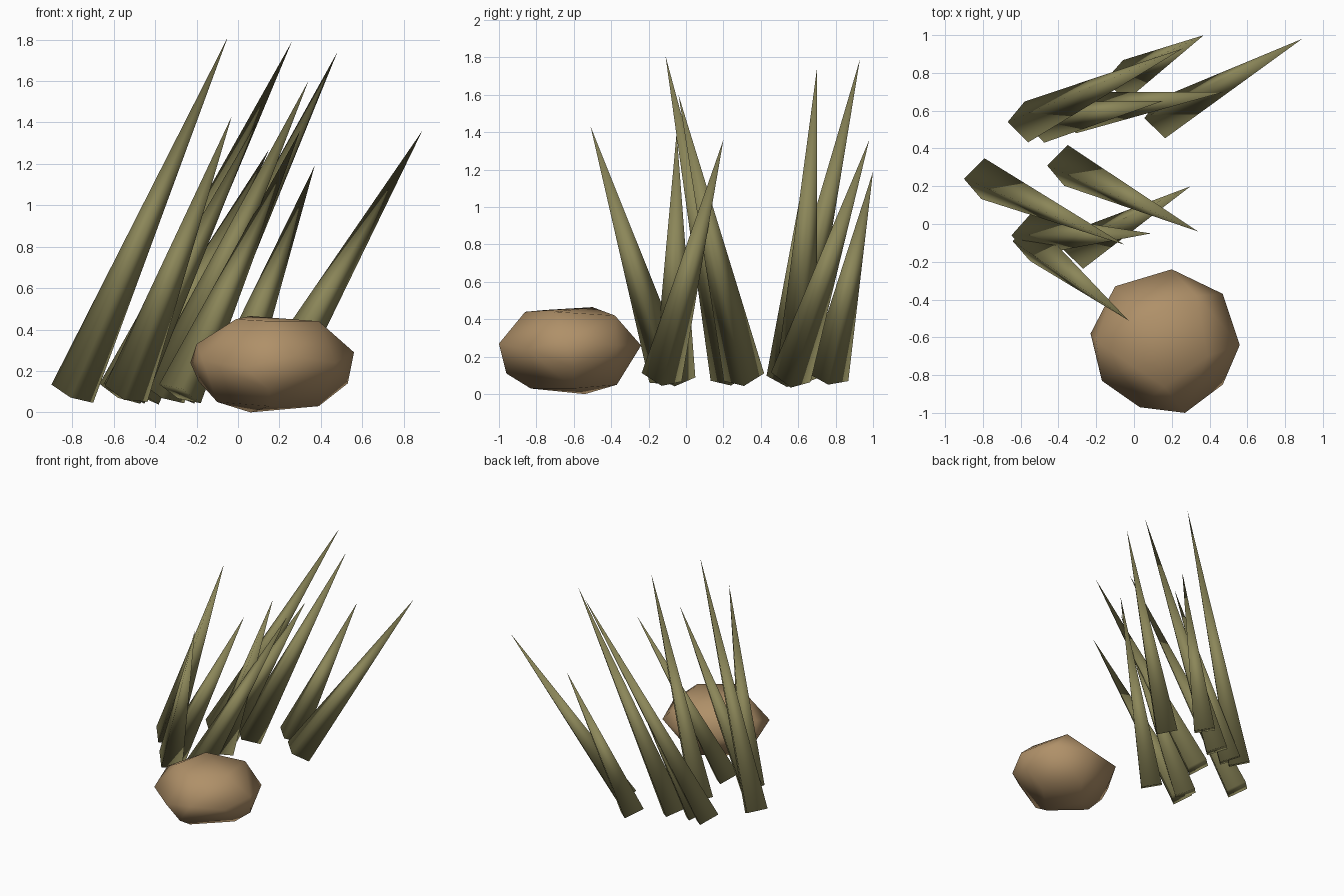
import bpy
import bmesh
from mathutils import Matrix, Vector

cube = bpy.data.objects.get("Cube")
if cube:
    bpy.data.objects.remove(cube, do_unlink=True)


def make_material(name, colour):
    material = bpy.data.materials.new(name)
    material.use_nodes = True
    material.diffuse_color = (*colour, 1)
    shader = material.node_tree.nodes["Principled BSDF"]
    shader.inputs["Base Color"].default_value = (*colour, 1)
    shader.inputs["Roughness"].default_value = 0.9
    return material


def make_object(name, bm, material):
    bmesh.ops.recalc_face_normals(bm, faces=bm.faces)
    for face in bm.faces:
        face.smooth = True
    mesh = bpy.data.meshes.new(name)
    bm.to_mesh(mesh)
    bm.free()
    mesh.materials.append(material)
    obj = bpy.data.objects.new(name, mesh)
    bpy.context.collection.objects.link(obj)
    return obj


grass_green = make_material("olive grass", (0.26, 0.24, 0.10))
stone_brown = make_material("tan stone", (0.43, 0.28, 0.14))


# Grass blades: four-sided cones leaning from a root to a tip
BLADE_RADIUS = 0.11
ROOT_HEIGHT = 0.09


def add_blade(name, root, tip):
    start = Vector((*root, ROOT_HEIGHT))
    axis = Vector(tip) - start
    length = axis.length
    axis.normalize()
    side = Vector((0, 1, 0)).cross(axis).normalized()
    front = axis.cross(side)
    frame = Matrix((side, front, axis)).transposed().to_4x4()
    bm = bmesh.new()
    bmesh.ops.create_cone(bm, cap_ends=True, segments=4, radius1=BLADE_RADIUS,
                          radius2=0, depth=length)
    bmesh.ops.remove_doubles(bm, verts=bm.verts, dist=0.001)
    bmesh.ops.transform(bm, verts=bm.verts,
                        matrix=Matrix.Translation(start + axis * length / 2) @ frame)
    make_object(name, bm, grass_green)


blades = {
    "outer_right": ((-.8, .24), (-.05, -.11, 1.81)),
    "back_tall": ((-.57, .54), (.26, .93, 1.79)),
    "back_middle": ((-.31, .59), (.48, .7, 1.74)),
    "centre": ((-.36, .31), (.34, -.04, 1.6)),
    "front_right": ((-.54, -.09), (-.03, -.51, 1.43)),
    "back_left": ((.15, .56), (.89, .98, 1.36)),
    "back_short": ((-.05, .76), (.37, 1, 1.19)),
    "front_left": ((-.28, -.13), (.3, .2, 1.36)),
    "front_middle": ((-.55, -.06), (.09, -.05, 1.4)),
    "back_inner": ((-.48, .54), (.15, .65, 1.27)),
}
for name, (root, tip) in blades.items():
    add_blade("grass_blade_" + name, root, tip)


# Stone: hull around an irregular rim with a flattened crown and underside
rim = [(-.23, -.58, .24), (-.1, -.33, .28), (.2, -.24, .26), (.47, -.37, .26),
       (.56, -.64, .29), (.47, -.85, .24), (.27, -1, .27), (.03, -.97, .22),
       (-.17, -.83, .25), (-.2, -.62, .33), (-.19, -.6, .15), (.53, -.6, .14),
       (.15, -.96, .11)]
crown = [(-.01, -.75, .45), (.16, -.86, .44), (.39, -.7, .44),
         (.33, -.38, .42), (.06, -.5, .465)]
underside = [(-.1, -.65, .05), (.15, -.83, .03), (.39, -.6, .03),
             (.2, -.37, .05), (.06, -.54, 0)]

bm = bmesh.new()
for point in rim + crown + underside:
    bm.verts.new(point)
hull = bmesh.ops.convex_hull(bm, input=bm.verts)
bmesh.ops.delete(bm, geom=[v for v in bm.verts if not v.link_faces], context="VERTS")
make_object("stone", bm, stone_brown)
